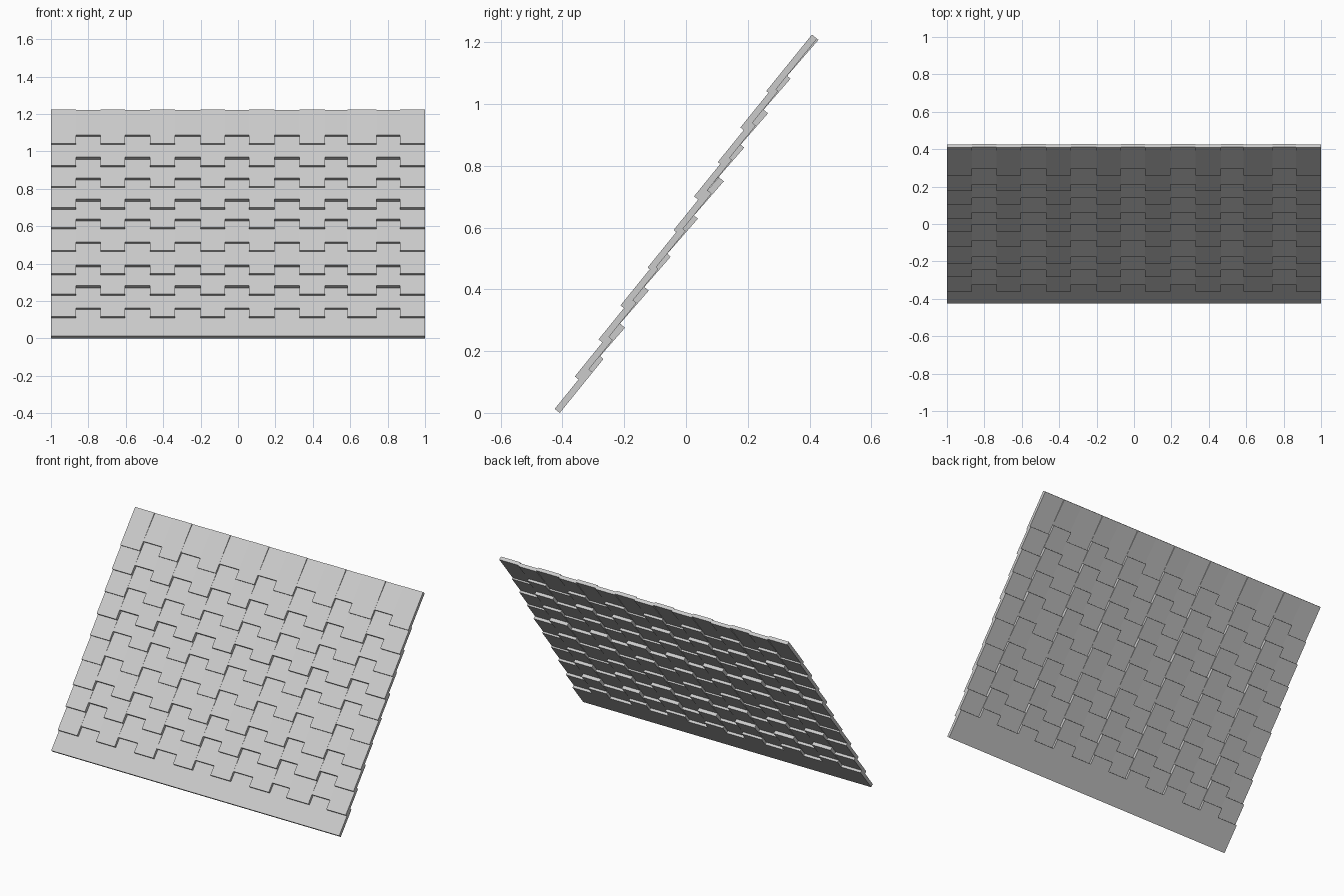
import bpy, bmesh
from mathutils import Vector

if "Cube" in bpy.data.objects:
    bpy.data.objects.remove(bpy.data.objects["Cube"])

# Directions in the sloped shingle plane: up the slope, and outward to the front
UP = Vector((0, 0.629, 0.777))
OUT = Vector((0, -0.777, 0.629))
THICK = 0.021
NOTCH = 0.058      # raised bottom edge of every second tile
SAG = 0.006        # the raised tiles lean back a little at the top

# Tile boundaries across the width (even tiles long, odd tiles raised)
EDGES = [-1, -0.865, -0.735, -0.605, -0.47, -0.338, -0.2, -0.07,
         0.06, 0.195, 0.33, 0.465, 0.585, 0.74, 0.865, 1]

# Front lower corner (y, z) of each course, bottom to top
COURSES = [(-0.425, 0.013), (-0.360, 0.118), (-0.283, 0.238), (-0.212, 0.348),
           (-0.124, 0.471), (-0.040, 0.592), (0.026, 0.701), (0.103, 0.812),
           (0.176, 0.924), (0.260, 1.042)]


def add_tile(bm, origin, x0, x1, t0, t1, sag=0.0):
    """Flat box lying in the slope from t0 to t1, thickness going backwards."""
    rings = []
    for t, s in ((t0, 0.0), (t1, sag)):
        ring = []
        for x, d in ((x0, 0), (x1, 0), (x1, THICK), (x0, THICK)):
            ring.append(bm.verts.new(origin + Vector((x, 0, 0)) + UP * t - OUT * (d + s)))
        rings.append(ring)
    a, b = rings
    bm.faces.new(a[::-1])
    bm.faces.new(b)
    for i in range(4):
        j = (i + 1) % 4
        bm.faces.new((a[i], a[j], b[j], b[i]))


def finish(bm, name):
    bmesh.ops.recalc_face_normals(bm, faces=bm.faces)
    mesh = bpy.data.meshes.new(name)
    bm.to_mesh(mesh)
    bm.free()
    bpy.context.collection.objects.link(bpy.data.objects.new(name, mesh))


for row, (y, z) in enumerate(COURSES):
    bm = bmesh.new()
    origin = Vector((0, y, z))
    last = row == len(COURSES) - 1
    if row == 0:
        # Starter course: one straight strip with raised tabs along its top
        add_tile(bm, origin, -1, 1, 0, 0.169)
    for i, (x0, x1) in enumerate(zip(EDGES, EDGES[1:])):
        raised = i % 2 == 1
        if row == 0:
            if raised:
                add_tile(bm, origin, x0, x1, 0.169, 0.225)
            continue
        top = 0.235 if last else (0.225 if raised else 0.169)
        add_tile(bm, origin, x0, x1, NOTCH if raised else 0, top, SAG if raised else 0)
    finish(bm, "starter_course" if row == 0 else f"shingle_course_{row}")
